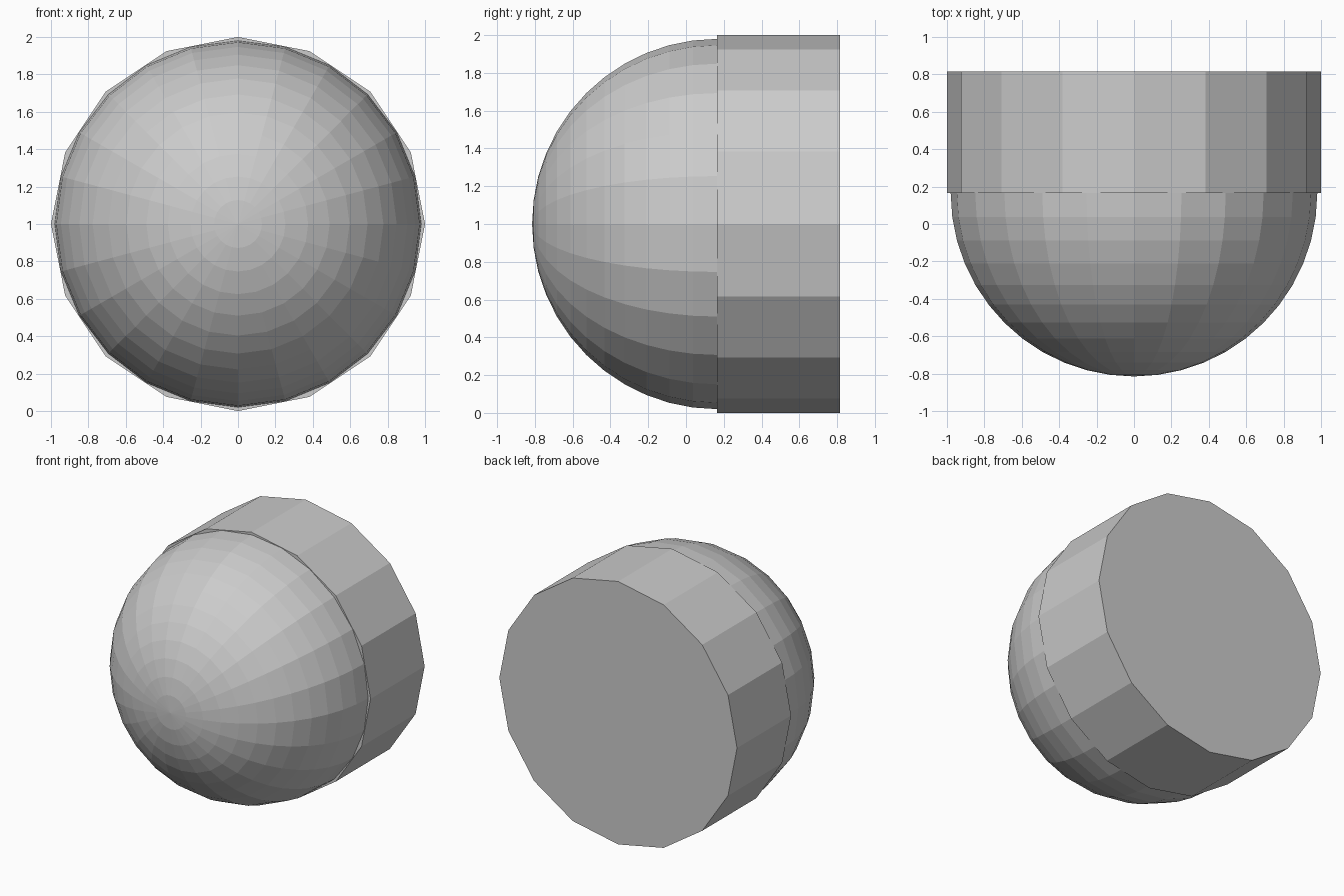
import bpy, bmesh
from math import radians
from mathutils import Matrix

if "Cube" in bpy.data.objects:
    bpy.data.objects.remove(bpy.data.objects["Cube"])

SEAM, BACK = 0.165, 0.815   # y of the dome/drum joint and of the flat back
DOME_R = 0.98


def add_part(name, bm, y):
    """Turn the part's local +z to face the front and place it at depth y."""
    bm.transform(Matrix.Translation((0, y, 1)) @ Matrix.Rotation(radians(90), 4, 'X'))
    mesh = bpy.data.meshes.new(name)
    bm.to_mesh(mesh)
    bm.free()
    obj = bpy.data.objects.new(name, mesh)
    bpy.context.collection.objects.link(obj)
    return obj


# Sixteen-sided drum at the back
bm = bmesh.new()
bmesh.ops.create_cone(bm, cap_ends=True, segments=16,
                      radius1=1, radius2=1, depth=BACK - SEAM)
add_part("back_drum", bm, (SEAM + BACK) / 2)

# Faceted half-sphere dome at the front
bm = bmesh.new()
bmesh.ops.create_uvsphere(bm, u_segments=24, v_segments=24, radius=DOME_R)
bmesh.ops.delete(bm, geom=[v for v in bm.verts if v.co.z < -1e-4], context='VERTS')
add_part("front_dome", bm, SEAM)
